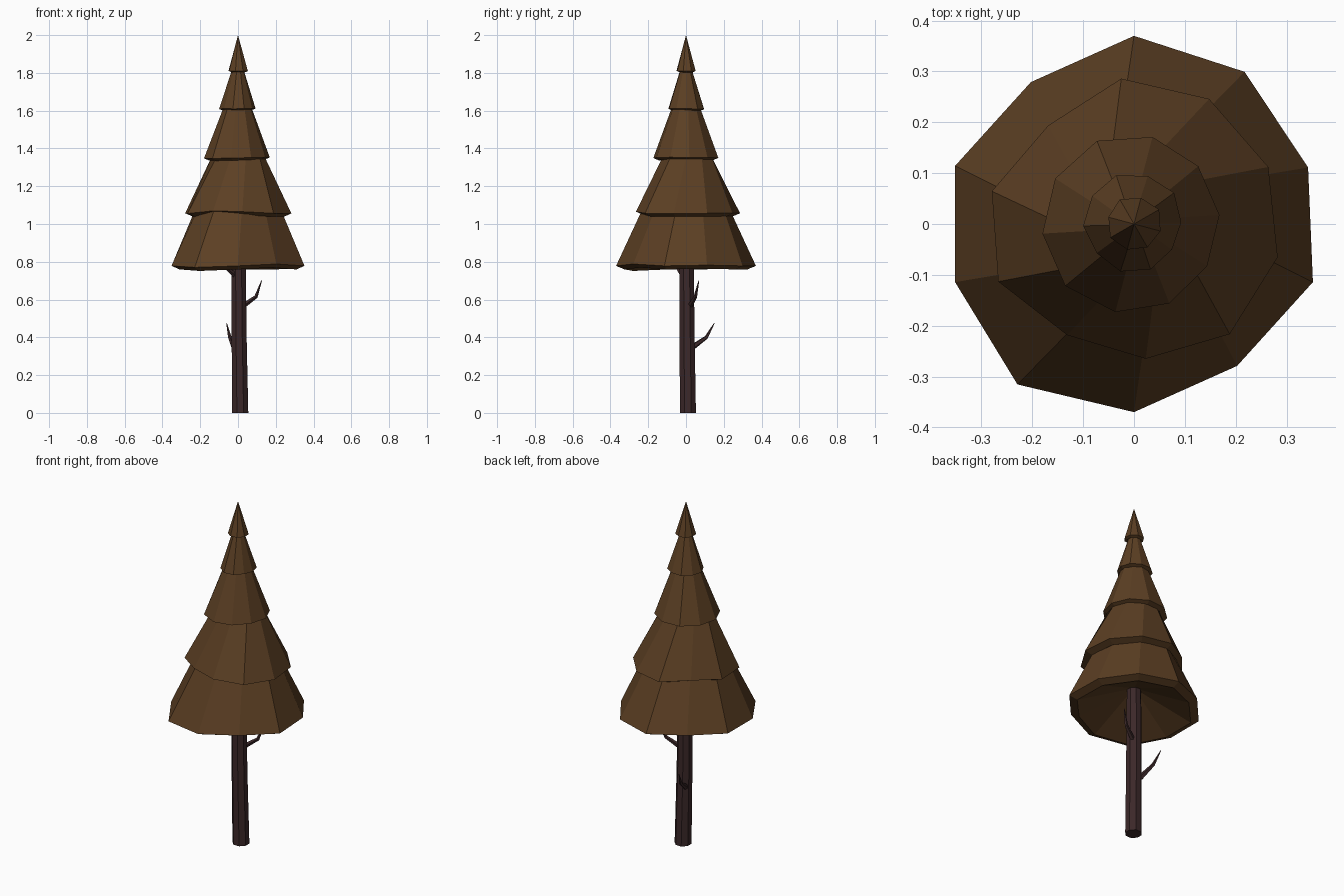
import bpy, bmesh, math
from mathutils import Vector

if "Cube" in bpy.data.objects:
    bpy.data.objects.remove(bpy.data.objects["Cube"])


def material(name, rgb):
    m = bpy.data.materials.new(name)
    m.diffuse_color = (*rgb, 1)
    m.use_nodes = True
    m.node_tree.nodes["Principled BSDF"].inputs["Base Color"].default_value = m.diffuse_color
    return m


NEEDLES = material("dry brown needles", (0.107, 0.050, 0.017))
BARK = material("dark bark", (0.044, 0.021, 0.022))


def finish(name, bm, mat):
    bmesh.ops.recalc_face_normals(bm, faces=bm.faces)
    me = bpy.data.meshes.new(name)
    bm.to_mesh(me)
    bm.free()
    me.materials.append(mat)
    ob = bpy.data.objects.new(name, me)
    bpy.context.collection.objects.link(ob)
    return ob


def bridge(bm, a, b):
    n = len(a)
    for i in range(n):
        j = (i + 1) % n
        bm.faces.new((a[i], a[j], b[j], b[i]))


def fan(bm, ring, z):
    tip = bm.verts.new((0, 0, z))
    for i in range(len(ring)):
        bm.faces.new((ring[i], ring[(i + 1) % len(ring)], tip))


# Skirt of branches: twisted cone frustum, lip underneath, shallow hollow
def tier(name, start, radii, z, top_r, top_z, tip_z, twist, lip):
    bm = bmesh.new()
    n = len(radii)
    mean = sum(radii) / n

    def ring(scale, inset, zz, turn, slide):
        out = []
        for i, r in enumerate(radii):
            a = math.radians(start - 360 * i / n + turn)
            rr = r * scale - inset
            out.append(bm.verts.new((rr * math.cos(a), rr * math.sin(a),
                                     zz + slide * (mean - r))))
        return out

    outer = ring(1, 0, z, 0, 0.4)
    top = ring(top_r / mean, 0, top_z, twist, 0)
    inner = ring(1, lip, z - lip * 0.42, 0, 0.4)
    bridge(bm, outer, top)
    fan(bm, top, tip_z)
    bridge(bm, outer, inner)
    fan(bm, inner, z + mean * 0.33)
    finish(name, bm, NEEDLES)


tier("tier_bottom", 90, [.37, .37, .36, .37, .345, .37, .39, .37, .37, .345],
     0.78, 0.215, 1.11, 1.15, 6, 0.045)
tier("tier_second", 95, [.287, .287, .287, .29, .287, .266, .255, .29, .287, .257],
     1.06, 0.125, 1.38, 1.42, 16, 0.04)
tier("tier_third", 78, [.175, .17, .169, .166, .171, .177, .182, .181, .179, .179],
     1.35, 0.07, 1.63, 1.66, 4, 0.03)
tier("tier_fourth", 110, [.102, .098, .1, .093, .09, .095, .097, .093, .1, .099],
     1.61, 0.03, 1.82, 1.85, 4, 0.022)
tier("tier_top", 120, [.056, .053, .057, .054, .053, .052, .054, .052],
     1.81, 0.027, 1.905, 2.0, 0, 0.016)


# Tapered tube through (point, radius) stations
def tube(name, stations, sides):
    bm = bmesh.new()
    pts = [Vector(p) for p, _ in stations]
    rings = []
    for k, (_, r) in enumerate(stations):
        d = pts[min(k + 1, len(pts) - 1)] - pts[max(k - 1, 0)]
        u = d.cross(Vector((0.3, 1, 0))).normalized()
        v = d.cross(u).normalized()
        if name == "trunk":
            u, v = Vector((1, 0, 0)), Vector((0, 1, 0))
        rings.append([bm.verts.new(pts[k] + r * (u * math.cos(t) + v * math.sin(t)))
                      for t in (2 * math.pi * (i + 0.5) / sides for i in range(sides))])
    for a, b in zip(rings, rings[1:]):
        bridge(bm, a, b)
    bm.faces.new(rings[0])
    bm.faces.new(rings[-1])
    finish(name, bm, BARK)


# Trunk and dead twigs
tube("trunk", [((.012, .01, 0), .046), ((.006, .006, .4), .043),
               ((.003, .003, .78), .041), ((0, 0, 1.05), .035)], 8)
tube("twig_right", [((.025, .02, .565), .014), ((.095, .05, .615), .010), ((.125, .068, .70), .002)], 5)
tube("twig_back", [((-.018, .03, .345), .016), ((-.043, .108, .40), .010), ((-.06, .15, .475), .002)], 5)
tube("twig_left", [((-.018, -.018, .73), .014), ((-.068, -.048, .775), .010), ((-.09, -.06, .86), .002)], 5)
